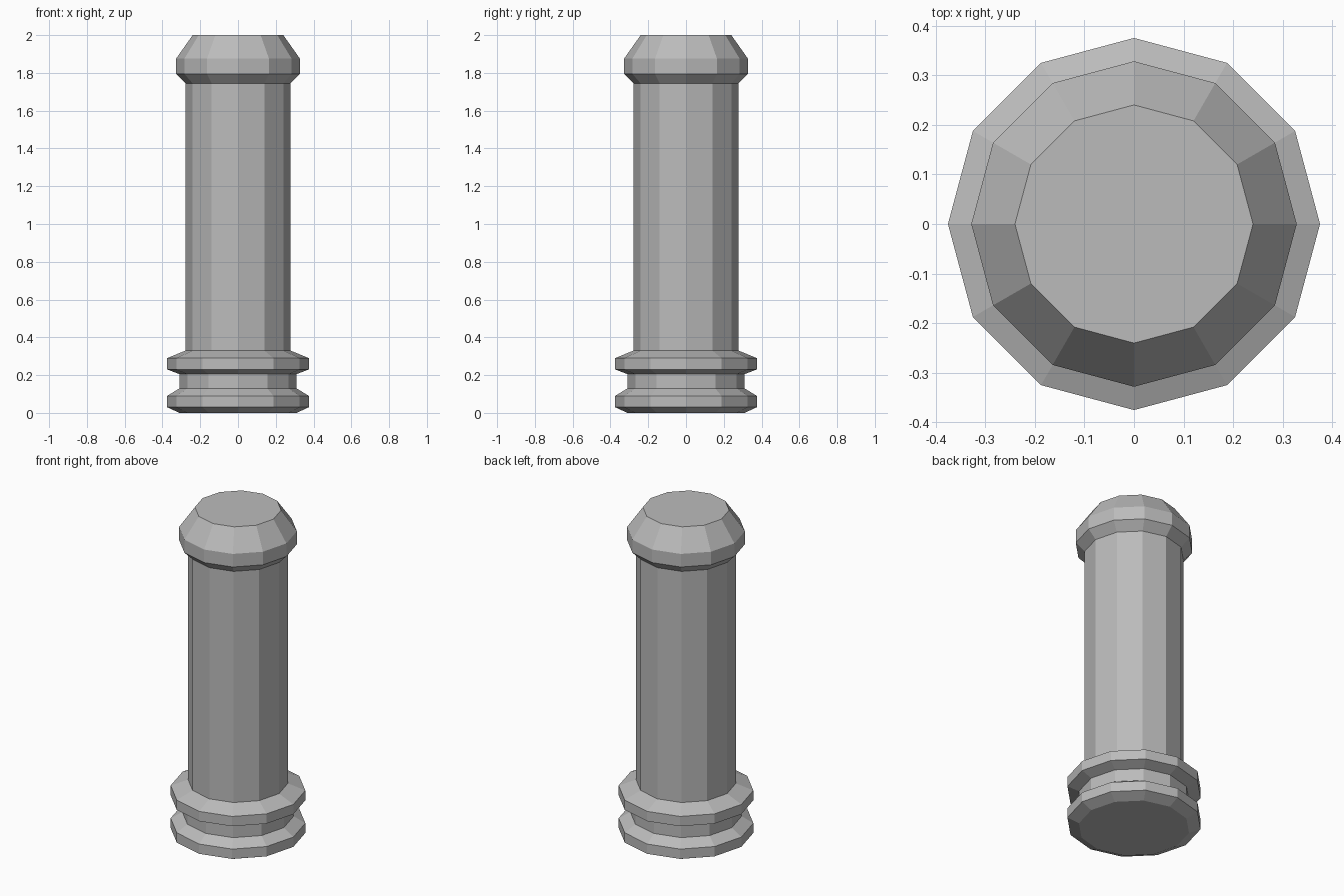
import bpy
import bmesh
from math import cos, sin, tau

SIDES = 12

cube = bpy.data.objects.get("Cube")
if cube:
    bpy.data.objects.remove(cube, do_unlink=True)

grey = bpy.data.materials.new("plain_grey")
grey.use_nodes = True
colour = (0.5, 0.5, 0.5, 1)
grey.diffuse_color = colour
grey.node_tree.nodes["Principled BSDF"].inputs["Base Color"].default_value = colour


def lathe(name, profile, cap_bottom=False, cap_top=False):
    """Spin a (radius, height) profile into a flat-shaded, twelve-sided part."""
    bm = bmesh.new()
    rings = [[bm.verts.new((r * cos(tau * i / SIDES), r * sin(tau * i / SIDES), z))
              for i in range(SIDES)] for r, z in profile]
    for low, high in zip(rings, rings[1:]):
        for i in range(SIDES):
            j = (i + 1) % SIDES
            bm.faces.new((low[i], low[j], high[j], high[i]))
    if cap_bottom:
        bm.faces.new(rings[0][::-1])
    if cap_top:
        bm.faces.new(rings[-1])
    mesh = bpy.data.meshes.new(name)
    bm.to_mesh(mesh)
    bm.free()
    mesh.materials.append(grey)
    obj = bpy.data.objects.new(name, mesh)
    bpy.context.collection.objects.link(obj)
    return obj


# Foot with two bevelled collars and a groove between them
lathe("base", [(0.31, 0), (0.375, 0.03), (0.375, 0.09), (0.31, 0.13),
               (0.31, 0.205), (0.375, 0.23), (0.375, 0.29), (0.278, 0.33)],
      cap_bottom=True)

# Straight post
lathe("shaft", [(0.278, 0.33), (0.278, 1.745)])

# Bevelled head with a flat top
lathe("cap", [(0.278, 1.745), (0.328, 1.795), (0.328, 1.875), (0.24, 2)],
      cap_top=True)
